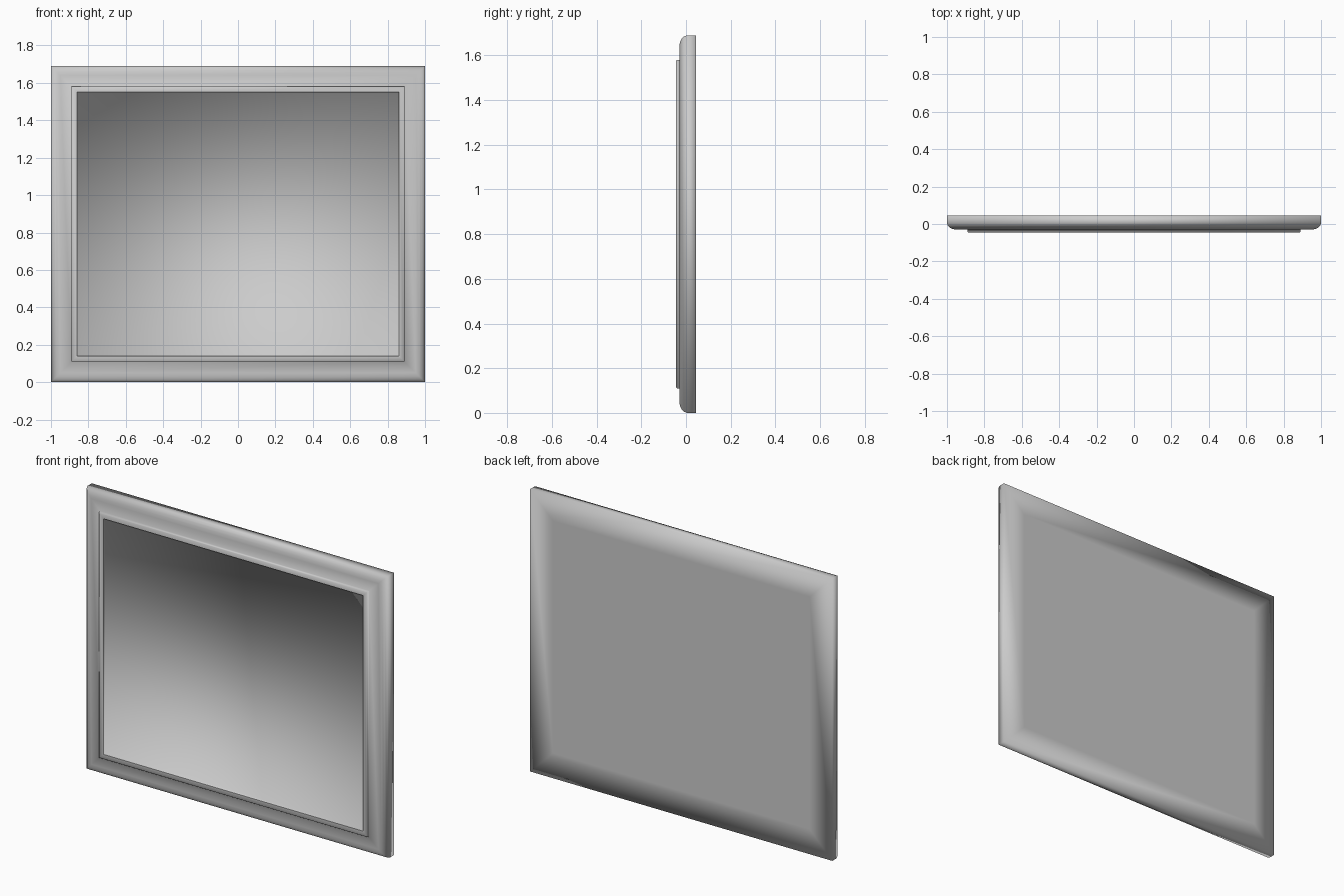
import bpy
import bmesh

WIDTH, HEIGHT = 2.0, 1.69

if "Cube" in bpy.data.objects:
    bpy.data.objects.remove(bpy.data.objects["Cube"], do_unlink=True)

grey = bpy.data.materials.new("plain_grey")
grey.use_nodes = True
grey.diffuse_color = (0.6, 0.6, 0.6, 1)
grey.node_tree.nodes["Principled BSDF"].inputs["Base Color"].default_value = (0.6, 0.6, 0.6, 1)


def ring(bm, inset, y):
    """Rectangle of vertices, inset from the outer edge, at depth y."""
    x = WIDTH / 2 - inset
    low, high = inset, HEIGHT - inset
    return [bm.verts.new(p) for p in
            ((-x, y, low), (x, y, low), (x, y, high), (-x, y, high))]


def sweep(name, profile, cap_start=False, cap_end=False):
    """Sweep an (inset, depth) profile around the rectangle."""
    bm = bmesh.new()
    rings = [ring(bm, inset, y) for inset, y in profile]
    for a, b in zip(rings, rings[1:]):
        for i in range(4):
            j = (i + 1) % 4
            bm.faces.new((a[i], a[j], b[j], b[i]))
    if cap_start:
        bm.faces.new(rings[0][::-1])
    if cap_end:
        bm.faces.new(rings[-1])
    for f in bm.faces:
        f.smooth = True
    mesh = bpy.data.meshes.new(name)
    bm.to_mesh(mesh)
    bm.free()
    mesh.materials.append(grey)
    obj = bpy.data.objects.new(name, mesh)
    bpy.context.collection.objects.link(obj)
    return obj


# Flat back, straight sides, rounded front edge and the raised inner rim
sweep("frame", [
    (0.15, 0.045), (0, 0.045), (0, 0.005),
    (0.005, -0.009), (0.016, -0.020), (0.031, -0.027), (0.05, -0.03),
    (0.11, -0.03), (0.11, -0.041), (0.114, -0.045), (0.14, -0.045),
], cap_start=True)

# Shallow recess inside the rim, with soft shading into its walls
sweep("recessed_panel", [(0.14, -0.045), (0.142, -0.03)], cap_end=True)
